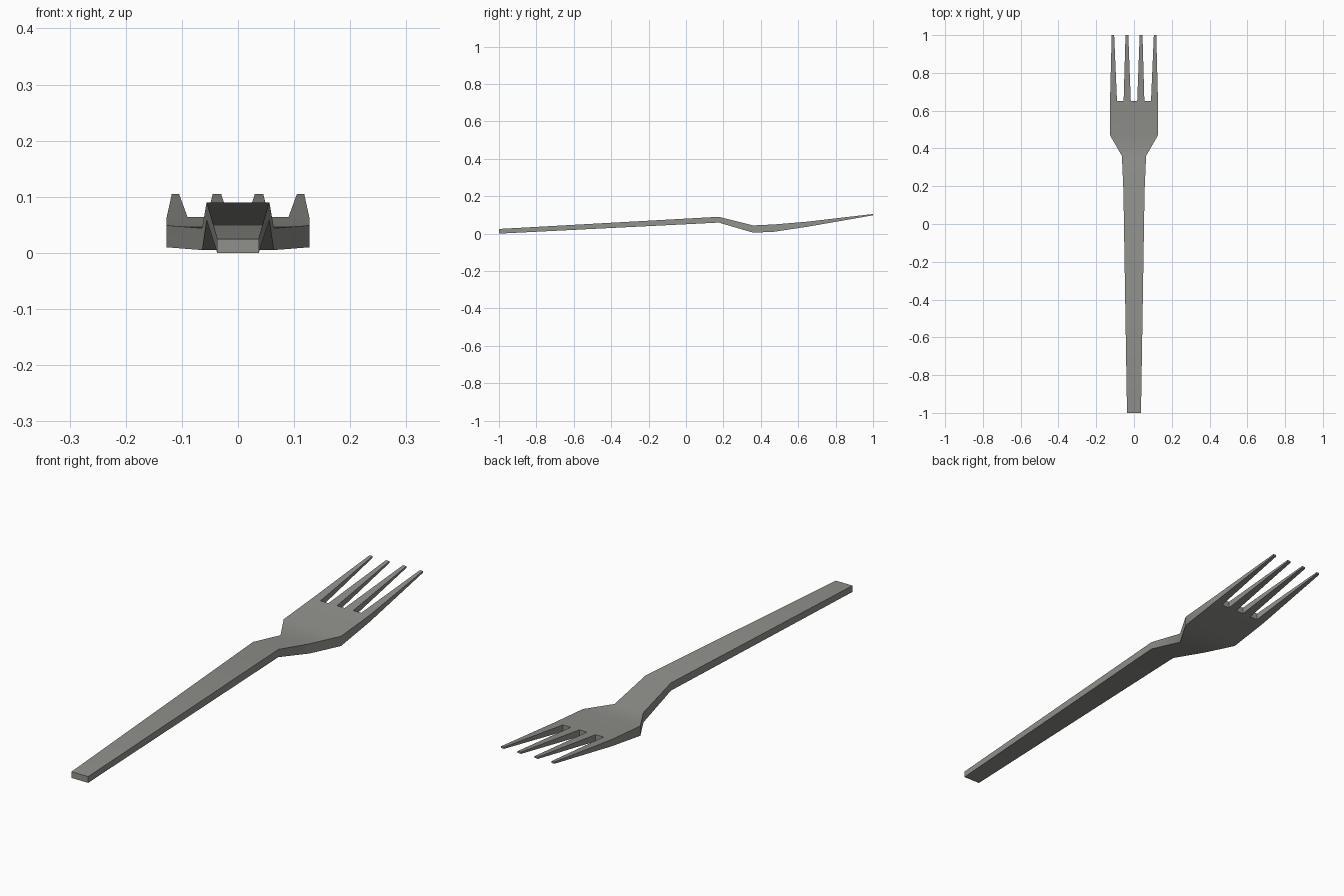
import bpy, bmesh
from collections import Counter

if "Cube" in bpy.data.objects:
    bpy.data.objects.remove(bpy.data.objects["Cube"])

steel = bpy.data.materials.new("warm grey steel")
steel.diffuse_color = (0.28, 0.285, 0.26, 1)
steel.use_nodes = True
steel.node_tree.nodes["Principled BSDF"].inputs["Base Color"].default_value = steel.diffuse_color

# Half-section x positions: inner tine edges, outer tine edges
BASE = [0.017, 0.055, 0.090, 0.127]
TIP = [0.030, 0.045, 0.105, 0.118]


def mirrored(half):
    return [-x for x in reversed(half)] + half


def scaled(width):
    return mirrored([x * width / BASE[-1] for x in BASE])


# Stations along the fork: y, bottom z, top z, x positions
stations = [
    (-1.00, 0.000, 0.025, scaled(0.037)),         # handle end
    (0.175, 0.059, 0.090, scaled(0.056)),         # top of the handle
    (0.36, 0.005, 0.044, scaled(0.064)),          # neck
    (0.47, 0.010, 0.049, scaled(0.127)),          # shoulder
    (0.65, 0.037, 0.064, mirrored(BASE)),         # tine roots
    (1.00, 0.098, 0.105, mirrored(TIP)),          # tine tips
]

bm = bmesh.new()
grid = [[[bm.verts.new((x, y, z)) for z in (z0, z1)] for x in xs]
        for y, z0, z1, xs in stations]

# Fill the solid cells; every second column is left open between the tines
quads = []
for i in range(len(stations) - 1):
    for j in range(7):
        if i == len(stations) - 2 and j % 2:
            continue
        v = lambda a, b, c: grid[i + a][j + b][c]
        for s in (0, 1):
            quads.append((v(0, 0, s), v(1, 0, s), v(1, 1, s), v(0, 1, s)))
            quads.append((v(0, s, 0), v(1, s, 0), v(1, s, 1), v(0, s, 1)))
            quads.append((v(s, 0, 0), v(s, 1, 0), v(s, 1, 1), v(s, 0, 1)))

# Keep only the outer skin
count = Counter(frozenset(q) for q in quads)
for q in quads:
    if count[frozenset(q)] == 1:
        bm.faces.new(q)
bmesh.ops.recalc_face_normals(bm, faces=bm.faces[:])

mesh = bpy.data.meshes.new("fork")
bm.to_mesh(mesh)
bm.free()
mesh.materials.append(steel)
fork = bpy.data.objects.new("fork", mesh)
bpy.context.collection.objects.link(fork)
bpy.context.view_layer.objects.active = fork
fork.select_set(True)
bpy.ops.object.shade_smooth_by_angle(angle=0.6)
